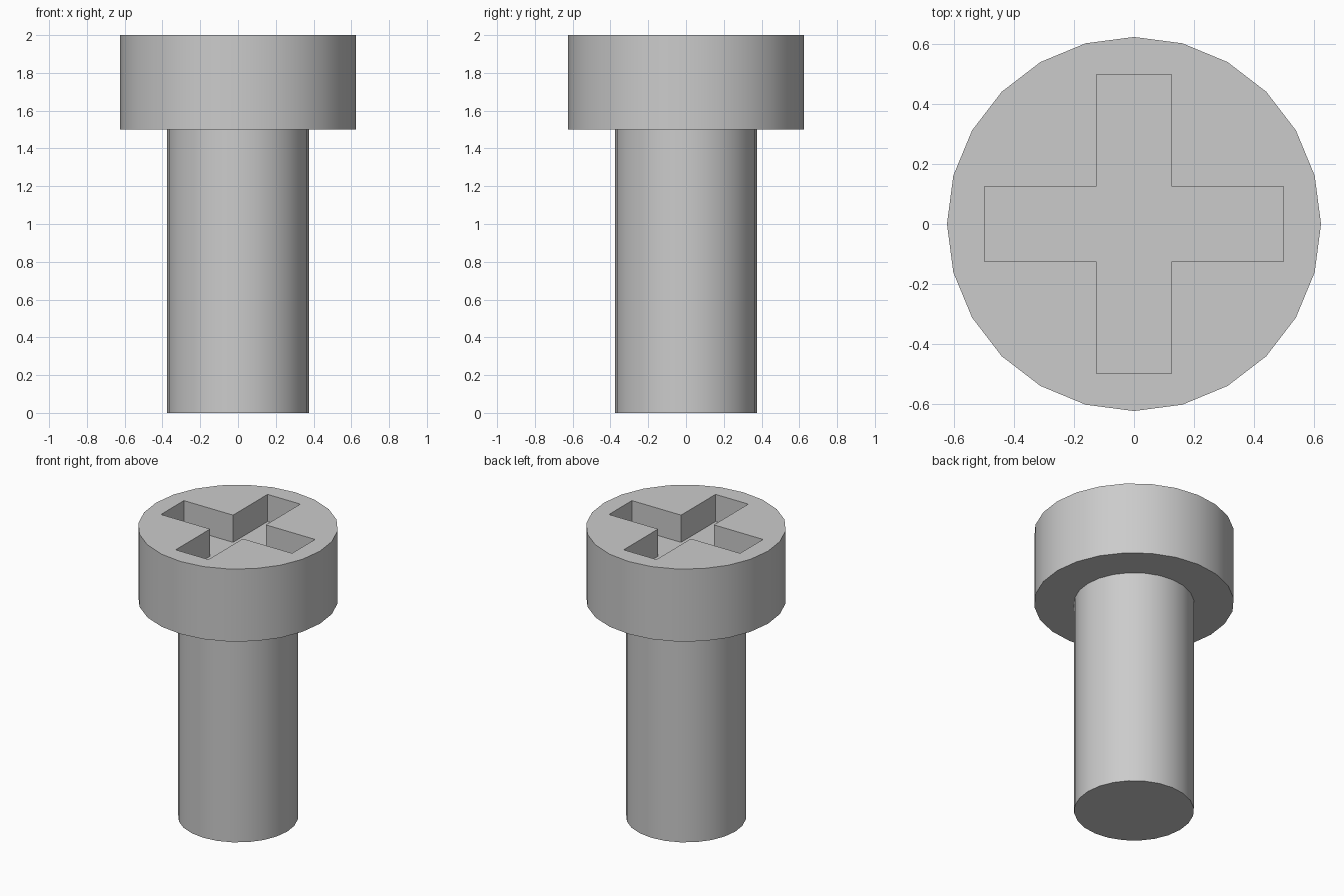
import bpy
import bmesh
import math

SIDES = 24
HEAD_R, SHAFT_R = 0.625, 0.375
HEAD_Z, TOP_Z = 1.5, 2.0
SLOT_HALF_W, SLOT_HALF_L, SLOT_DEPTH = 0.125, 0.5, 0.1875

cube = bpy.data.objects.get("Cube")
if cube:
    bpy.data.objects.remove(cube, do_unlink=True)

steel = bpy.data.materials.new("grey_steel")
steel.use_nodes = True
GREY = (0.6, 0.6, 0.6, 1.0)
steel.diffuse_color = GREY
steel.node_tree.nodes["Principled BSDF"].inputs["Base Color"].default_value = GREY


def add_object(name, bm):
    bmesh.ops.recalc_face_normals(bm, faces=bm.faces[:])
    mesh = bpy.data.meshes.new(name)
    bm.to_mesh(mesh)
    bm.free()
    mesh.materials.append(steel)
    obj = bpy.data.objects.new(name, mesh)
    bpy.context.collection.objects.link(obj)
    return obj


def prism(bm, outline, z0, z1):
    """Extrude a closed 2D outline from z0 up to z1."""
    base = bm.faces.new([bm.verts.new((x, y, z0)) for x, y in outline])
    top = bmesh.ops.extrude_face_region(bm, geom=[base], use_keep_orig=True)
    for v in top["geom"]:
        if isinstance(v, bmesh.types.BMVert):
            v.co.z = z1


def circle(radius):
    angles = [2 * math.pi * i / SIDES for i in range(SIDES)]
    return [(radius * math.cos(a), radius * math.sin(a)) for a in angles]


def cross(w, length):
    """Plus-shaped outline: one arm tip and inner corner, turned four times."""
    points = []
    for turn in range(4):
        for x, y in ((length, -w), (length, w), (w, w)):
            for _ in range(turn):
                x, y = -y, x
            points.append((x, y))
    return points


# Head and shaft as one stepped solid
bm = bmesh.new()
rings = [[bm.verts.new((x, y, z)) for x, y in circle(r)]
         for r, z in ((SHAFT_R, 0), (SHAFT_R, HEAD_Z), (HEAD_R, HEAD_Z), (HEAD_R, TOP_Z))]
for low, high in zip(rings, rings[1:]):
    for i in range(SIDES):
        j = (i + 1) % SIDES
        bm.faces.new((low[i], low[j], high[j], high[i]))
bm.faces.new(rings[0])
bm.faces.new(rings[-1])
screw = add_object("screw_body", bm)

# Cross-shaped drive recess cut into the head
bm = bmesh.new()
prism(bm, cross(SLOT_HALF_W, SLOT_HALF_L), TOP_Z - SLOT_DEPTH, TOP_Z + SLOT_DEPTH)
cutter = add_object("recess_cutter", bm)
cutter.hide_render = True

cut = screw.modifiers.new("drive_recess", 'BOOLEAN')
cut.operation = 'DIFFERENCE'
cut.solver = 'EXACT'
cut.object = cutter
bpy.ops.object.select_all(action='DESELECT')
screw.select_set(True)
bpy.context.view_layer.objects.active = screw
bpy.ops.object.modifier_apply(modifier=cut.name)
bpy.data.objects.remove(cutter, do_unlink=True)

# Smooth round walls, crisp rims
bpy.ops.object.shade_smooth_by_angle(angle=math.radians(30))
